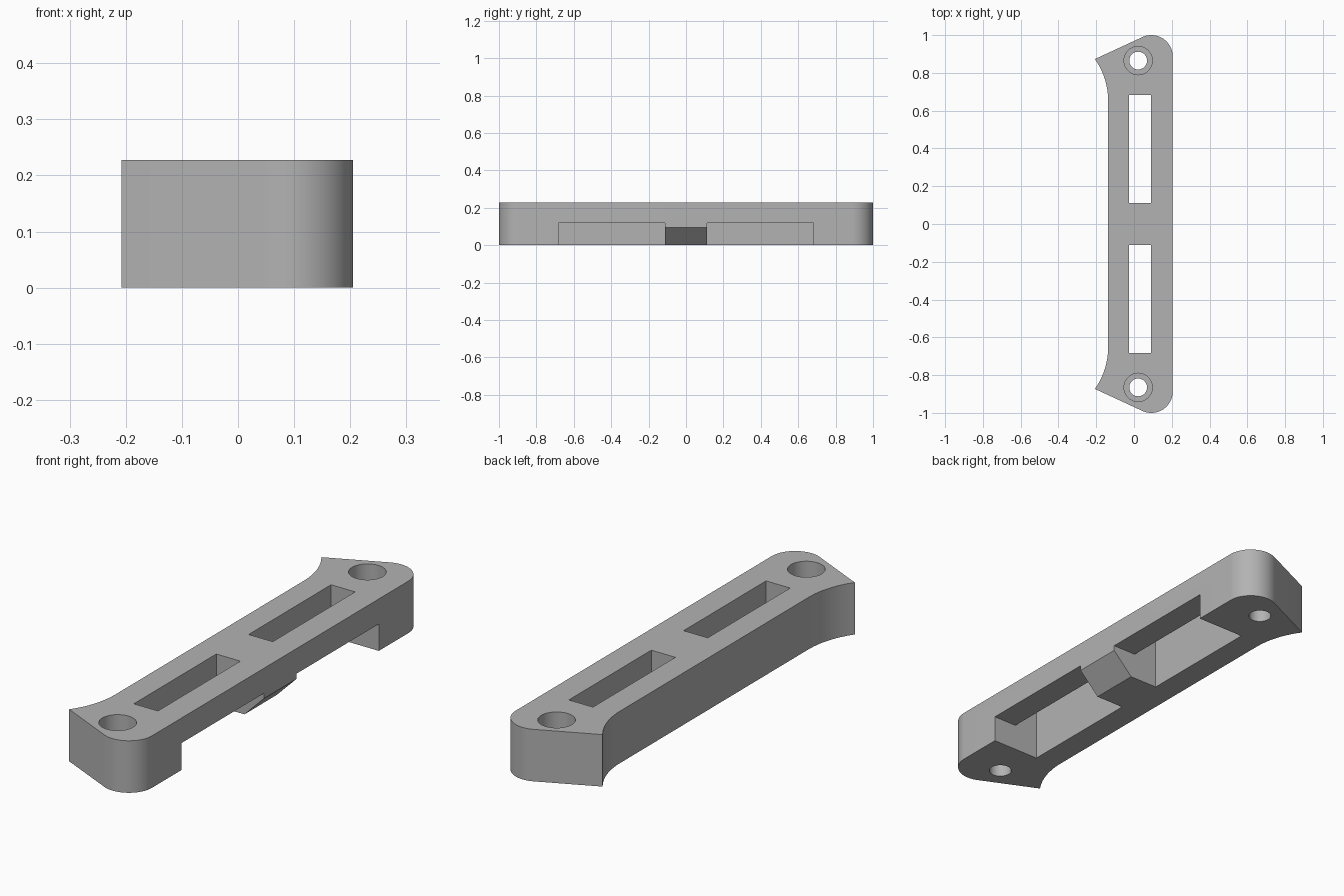
import bpy, bmesh
from math import sin, cos, radians
from mathutils import Vector

cube = bpy.data.objects.get("Cube")
if cube:
    bpy.data.objects.remove(cube, do_unlink=True)

HEIGHT = 0.228

grey = bpy.data.materials.new("light_grey")
grey.use_nodes = True
grey.diffuse_color = (0.45, 0.45, 0.45, 1)
grey.node_tree.nodes["Principled BSDF"].inputs["Base Color"].default_value = (0.45, 0.45, 0.45, 1)


def prism(name, points, offset):
    """Extrude a closed outline of 3D points along an offset."""
    bm = bmesh.new()
    face = bm.faces.new([bm.verts.new(p) for p in points])
    new = bmesh.ops.extrude_face_region(bm, geom=[face], use_keep_orig=True)["geom"]
    bmesh.ops.translate(bm, vec=Vector(offset),
                        verts=[g for g in new if isinstance(g, bmesh.types.BMVert)])
    bmesh.ops.recalc_face_normals(bm, faces=bm.faces)
    mesh = bpy.data.meshes.new(name)
    bm.to_mesh(mesh)
    bm.free()
    obj = bpy.data.objects.new(name, mesh)
    bpy.context.collection.objects.link(obj)
    mesh.materials.append(grey)
    return obj


def arc(cx, cy, r, start, end, steps):
    angles = [radians(start + (end - start) * i / steps) for i in range(steps + 1)]
    return [(cx + r * cos(a), cy + r * sin(a)) for a in angles]


def cut(target, cutter):
    cutter.hide_render = True
    mod = target.modifiers.new("cut", "BOOLEAN")
    mod.operation = "DIFFERENCE"
    mod.solver = "EXACT"
    mod.object = cutter
    bpy.context.view_layer.objects.active = target
    bpy.ops.object.modifier_apply(modifier=mod.name)
    bpy.data.objects.remove(cutter, do_unlink=True)


# Bracket body: rounded outer corners, slanted ends, flared inner side
half = arc(0.092, 0.887, 0.113, 0, 114.5, 24)
half += arc(-0.517, 0.653, 0.38, 35.4, 0, 14)
outline = half + [(x, -y) for x, y in reversed(half)]
body = prism("bracket_body", [(x, y, 0) for x, y in outline], (0, 0, HEIGHT))

# Side pocket joined to a through slot, and counterbored screw hole, at each end
profile = [(-0.027, -0.1), (0.3, -0.1), (0.3, 0.118),
           (0.09, 0.118), (0.09, 0.3), (-0.027, 0.3)]
for side in (-1, 1):
    cut(body, prism("slot_cutter", [(x, side * 0.112, z) for x, z in profile],
                    (0, side * 0.571, 0)))
    for radius, bottom in ((0.047, -0.1), (0.075, 0.1)):
        ring = arc(0.022, side * 0.865, radius, 0, 352.5, 47)
        cut(body, prism("hole_cutter", [(x, y, bottom) for x, y in ring], (0, 0, 0.5)))

# Chamfer under the middle rib
chamfer = [(0.01, -0.1), (0.305, 0.195), (0.305, -0.1)]
cut(body, prism("chamfer_cutter", [(x, -0.2, z) for x, z in chamfer], (0, 0.4, 0)))

# Smooth the curves and keep the edges sharp
bpy.ops.object.select_all(action="DESELECT")
body.select_set(True)
bpy.context.view_layer.objects.active = body
bpy.ops.object.shade_smooth_by_angle(angle=radians(20))
